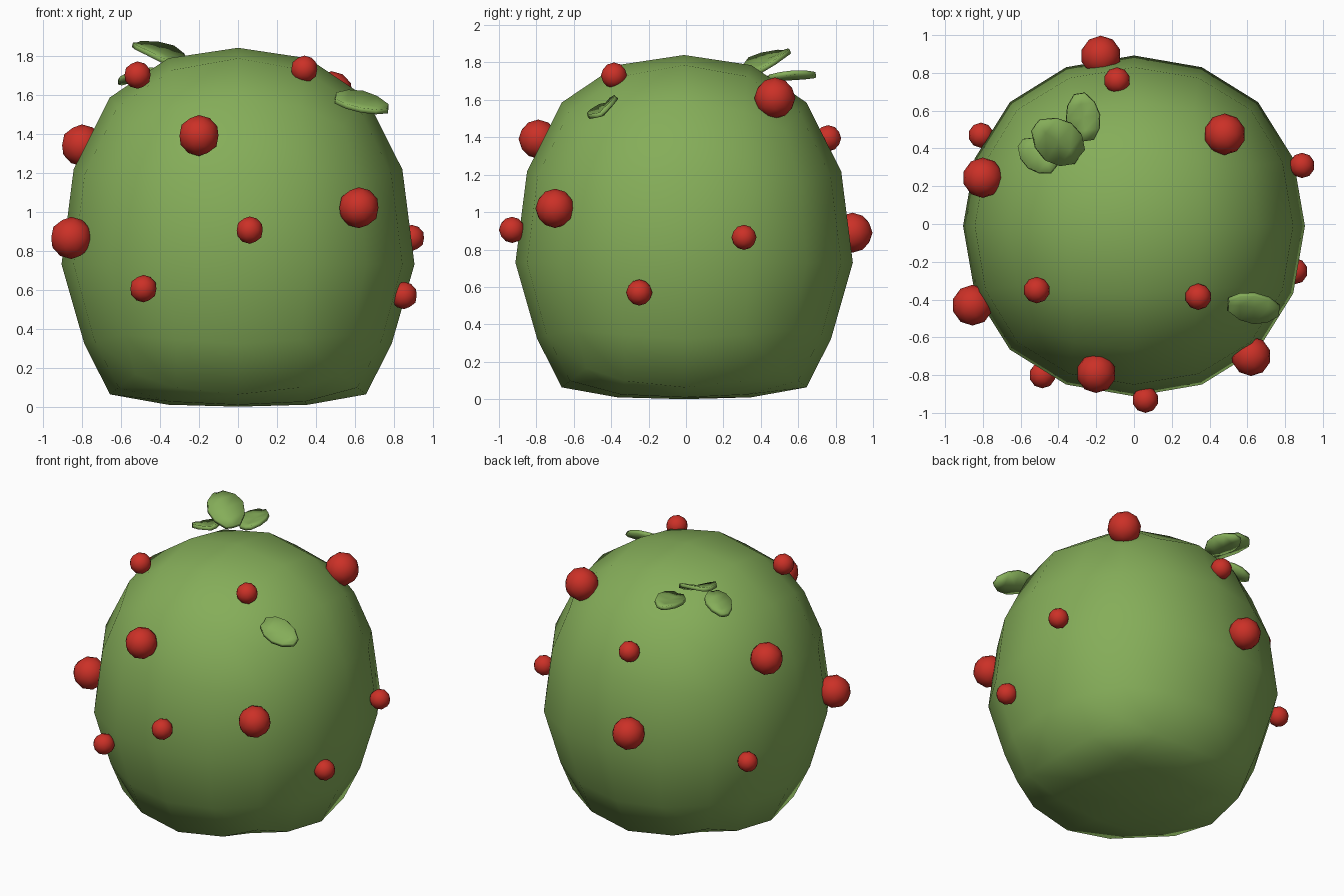
import bpy, bmesh, math
from mathutils import Vector

if "Cube" in bpy.data.objects:
    bpy.data.objects.remove(bpy.data.objects["Cube"])


def material(name, rgb):
    m = bpy.data.materials.new(name)
    m.diffuse_color = (*rgb, 1)
    m.use_nodes = True
    m.node_tree.nodes["Principled BSDF"].inputs["Base Color"].default_value = m.diffuse_color
    return m


GREEN = material("leaf green", (0.235, 0.42, 0.1))
RED = material("berry red", (0.60, 0.03, 0.02))


def add_object(name, bm, mat, smooth=True):
    me = bpy.data.meshes.new(name)
    bm.to_mesh(me)
    bm.free()
    me.materials.append(mat)
    for p in me.polygons:
        p.use_smooth = smooth
    ob = bpy.data.objects.new(name, me)
    bpy.context.collection.objects.link(ob)
    return ob


# Bush body: subdivided cube, heights remapped for a flat, heavy bottom
# (unit height, z, width factor)
PROFILE = [(-1, 0, 1), (-.93, .01, 1), (-.73, .06, 1), (-.4, .32, .935),
           (0, .73, 1), (.4, 1.22, 1), (.73, 1.59, 1), (.93, 1.785, 1), (1, 1.84, 1)]


def remap(t):
    t = max(-1, min(1, t))
    for (t0, z0, w0), (t1, z1, w1) in zip(PROFILE, PROFILE[1:]):
        if t <= t1:
            f = (t - t0) / (t1 - t0)
            return z0 + f * (z1 - z0), w0 + f * (w1 - w0)


bm = bmesh.new()
bmesh.ops.create_cube(bm, size=2)
body = add_object("bush_body", bm, GREEN)
mod = body.modifiers.new("round", 'SUBSURF')
mod.levels = 2
dg = bpy.context.evaluated_depsgraph_get()
mesh = bpy.data.meshes.new_from_object(body.evaluated_get(dg))
body.modifiers.clear()
body.data = mesh
top = max(v.co.z for v in mesh.vertices)
for v in mesh.vertices:
    z, w = remap(v.co.z / top)
    v.co = (v.co.x / top * .905 * w, v.co.y / top * .902 * w - .01, z)
for p in mesh.polygons:
    p.use_smooth = True

# Berries: x, y, z, radius
BERRIES = [(-.20, -.79, 1.39, .105), (.62, -.70, 1.02, .105), (.06, -.93, .905, .07),
           (-.485, -.80, .605, .07), (-.855, -.43, .865, .108), (-.80, .245, 1.34, .107),
           (-.515, -.35, 1.70, .07), (.34, -.385, 1.73, .07), (.48, .475, 1.61, .11),
           (.89, .31, .865, .067), (.85, -.25, .57, .07), (-.175, .89, .89, .107),
           (-.09, .76, 1.395, .07), (-.81, .47, .70, .067)]
for i, (x, y, z, r) in enumerate(BERRIES):
    bm = bmesh.new()
    bmesh.ops.create_icosphere(bm, subdivisions=2, radius=r)
    add_object(f"berry_{i + 1}", bm, RED).location = (x, y, z)


# Leaves: cupped strip from base to tip, then thickened
def leaf(name, base, tip, side, width, cup, bend=0):
    base, tip = Vector(base), Vector(tip)
    along = tip - base
    side = Vector(side).normalized()
    up = along.cross(side).normalized()
    if up.z < 0:
        up = -up
    bm = bmesh.new()
    rows = []
    for t, w in ((0, .4), (.22, .85), (.5, 1), (.78, .8), (1, .3)):
        mid = base + along * t + up * bend * math.sin(math.pi * t)
        rows.append([bm.verts.new(mid + side * s * w * width / 2 + up * cup * w * (abs(s) - 1))
                     for s in (-1, 0, 1)])
    for a, b in zip(rows, rows[1:]):
        for k in range(2):
            bm.faces.new((a[k], a[k + 1], b[k + 1], b[k]))
    bmesh.ops.recalc_face_normals(bm, faces=bm.faces)
    ob = add_object(name, bm, GREEN)
    m = ob.modifiers.new("thickness", 'SOLIDIFY')
    m.thickness = .025
    m.offset = 0


leaf("front_leaf", (.50, -.43, 1.585), (.77, -.46, 1.53), (.05, .84, .5), .18, .03, .01)
leaf("back_leaf", (-.25, .44, 1.72), (-.29, .69, 1.735), (1, .15, .1), .18, .02, .01)
leaf("tall_leaf", (-.29, .36, 1.75), (-.52, .52, 1.86), (.59, .81, .1), .24, .02, .025)
leaf("left_leaf", (-.42, .30, 1.73), (-.60, .43, 1.665), (.59, .81, .05), .17, .02, .01)
